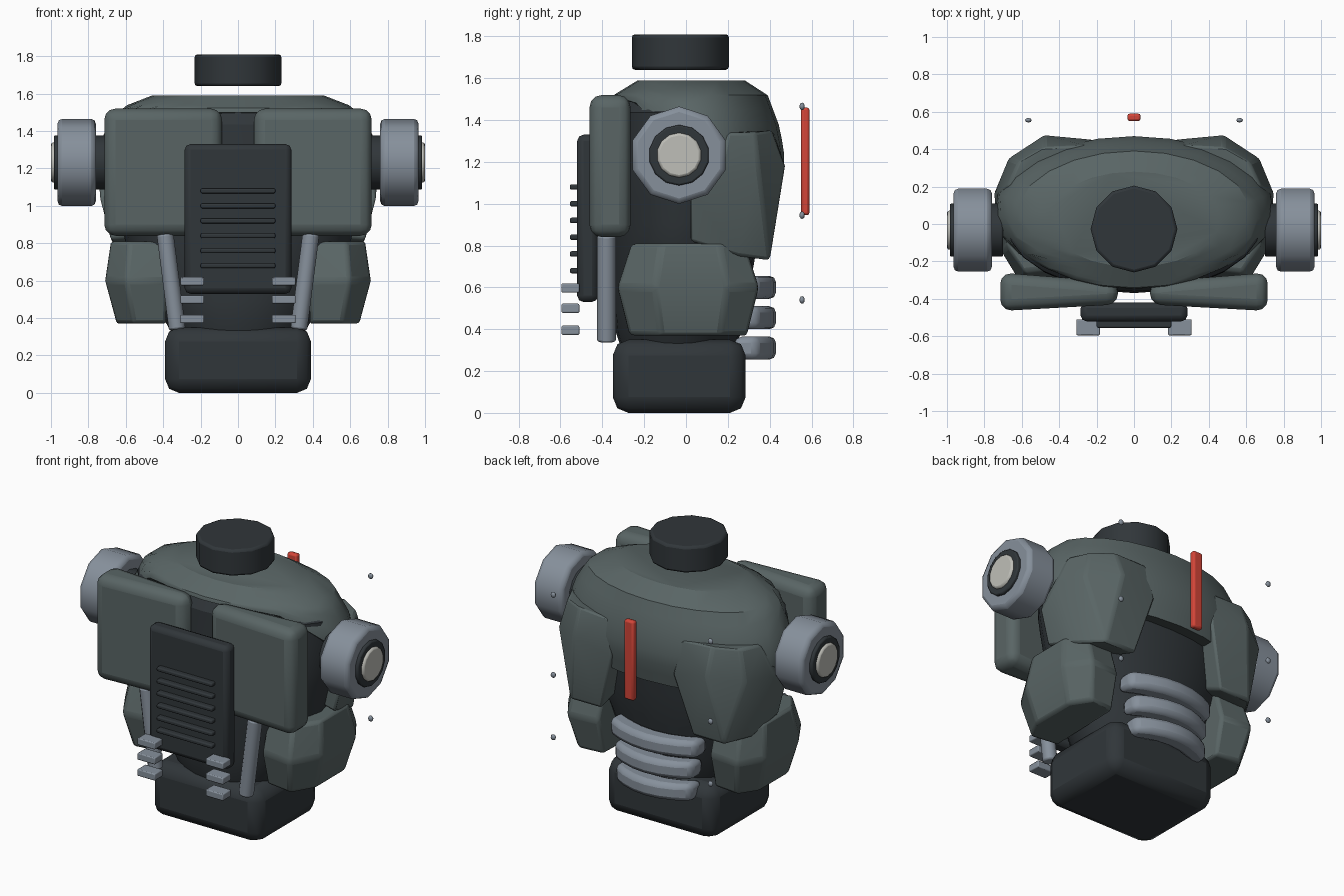
import bpy
import bmesh
from math import sin, cos, pi, radians
from mathutils import Vector

default_cube = bpy.data.objects.get("Cube")
if default_cube:
    bpy.data.objects.remove(default_cube, do_unlink=True)


def material(name, color):
    mat = bpy.data.materials.new(name)
    mat.use_nodes = True
    mat.diffuse_color = (*color, 1)
    mat.node_tree.nodes["Principled BSDF"].inputs["Base Color"].default_value = (*color, 1)
    return mat


DARK = material("dark_metal", (.03, .037, .042))
ARMOUR = material("armour_grey_green", (.1, .13, .13))
STEEL = material("blue_steel", (.24, .28, .33))
PALE = material("pale_cap", (.52, .52, .48))
RED = material("red_paint", (.65, .06, .04))


def finish(name, bm, mat, bevel=0, segments=2, angle=30):
    """Turn a bmesh into a shaded object, with an optional edge bevel."""
    bmesh.ops.recalc_face_normals(bm, faces=bm.faces)
    mesh = bpy.data.meshes.new(name)
    bm.to_mesh(mesh)
    bm.free()
    mesh.materials.append(mat)
    obj = bpy.data.objects.new(name, mesh)
    bpy.context.collection.objects.link(obj)
    if bevel:
        mod = obj.modifiers.new("Bevel", "BEVEL")
        mod.width = bevel
        mod.segments = segments
        mod.limit_method = "ANGLE"
        mod.angle_limit = radians(angle)
    bpy.ops.object.select_all(action="DESELECT")
    obj.select_set(True)
    bpy.context.view_layer.objects.active = obj
    bpy.ops.object.shade_smooth_by_angle(angle=radians(angle))
    return obj


def box(name, lo, hi, mat, bevel=0, segments=2, warp=None):
    bm = bmesh.new()
    bmesh.ops.create_cube(bm, size=1)
    lo, hi = Vector(lo), Vector(hi)
    for v in bm.verts:
        v.co = (lo + hi) / 2 + v.co * (hi - lo)
        if warp:
            warp(v.co)
    return finish(name, bm, mat, bevel, segments)


def rod(name, start, end, radius, mat, sides=12, bevel=0):
    start, end = Vector(start), Vector(end)
    axis = end - start
    bm = bmesh.new()
    bmesh.ops.create_cone(bm, cap_ends=True, segments=sides, radius1=radius,
                          radius2=radius, depth=axis.length)
    turn = axis.to_track_quat("Z", "Y")
    for v in bm.verts:
        v.co = turn @ v.co + (start + end) / 2
    return finish(name, bm, mat, bevel, angle=40)


def hull(name, points, mat, side, bevel):
    bm = bmesh.new()
    for x, y, z in points:
        bm.verts.new((side * x, y, z))
    result = bmesh.ops.convex_hull(bm, input=bm.verts)
    loose = {g for g in result["geom_interior"] if isinstance(g, bmesh.types.BMVert)}
    bmesh.ops.delete(bm, geom=list(loose), context="VERTS")
    return finish(name, bm, mat, bevel, angle=25)


def section(profile, z):
    """Half width, front y and back y of a body profile at height z."""
    for a, b in zip(profile, profile[1:]):
        if z <= b[0]:
            t = (z - a[0]) / (b[0] - a[0])
            return [p + (q - p) * t for p, q in zip(a[1:], b[1:])]
    return profile[-1][1:]


def body(name, profile, mat, bottom, steps, sides=24):
    """Loft oval sections; bottom(angle) sets where the lower rim lies."""
    bm = bmesh.new()
    top = profile[-1][0]
    rings = []
    for i in range(steps + 1):
        ring = []
        for k in range(sides):
            a = 2 * pi * k / sides
            z = bottom(a) + (top - bottom(a)) * i / steps
            w, front, back = section(profile, z)
            mid = (front + back) / 2
            ring.append(bm.verts.new((w * cos(a), mid + (back - front) / 2 * sin(a), z)))
        rings.append(ring)
    for low, high in zip(rings, rings[1:]):
        for k in range(sides):
            n = (k + 1) % sides
            bm.faces.new((low[k], low[n], high[n], high[k]))
    bm.faces.new(rings[0])
    bm.faces.new(rings[-1])
    return finish(name, bm, mat, angle=28)


# Torso core, armour shell, pelvis and neck
core = [(.28, .33, -.3, .22), (.4, .4, -.34, .27), (.8, .6, -.36, .34),
        (1.1, .67, -.37, .37), (1.4, .69, -.36, .38), (1.5, .66, -.36, .34), (1.54, .5, -.3, .25)]
body("torso_core", core, DARK, lambda a: .28, 12)
shell = [(.95, .7, -.35, .42), (1.2, .755, -.36, .475), (1.36, .73, -.36, .45),
         (1.52, .64, -.345, .39), (1.59, .46, -.23, .28)]


def shell_rim(angle):
    t = min(1, max(0, (sin(angle) + .75) / 1.1))
    return 1.5 - .48 * t


body("armour_shell", shell, ARMOUR, shell_rim, 8)
box("pelvis", (-.39, -.35, 0), (.39, .285, .35), DARK, .075)
rod("neck", (0, -.027, 1.64), (0, -.027, 1.81), .232, DARK, 12, .015)

# Centre panel with grille
box("centre_panel", (-.285, -.52, .53), (.285, -.42, 1.33), DARK, .03)
for i in range(6):
    z = .68 + .08 * i
    box(f"grille_bar_{i + 1}", (-.2, -.555, z - .013), (.2, -.5, z + .013), DARK, .008)

# Curved back vents
for i, (z, w) in enumerate([(.6, .31), (.455, .28), (.31, .27)]):
    bm = bmesh.new()
    columns = []
    for k in range(7):
        x = w * (k / 3 - 1)
        bend = .38 - .09 * (x / w) ** 2
        columns.append([bm.verts.new((x, bend + dy, z + dz))
                        for dy, dz in ((-.07, -.055), (.05, -.055), (.05, .055), (-.07, .055))])
    for a, b in zip(columns, columns[1:]):
        for k in range(4):
            n = (k + 1) % 4
            bm.faces.new((a[k], a[n], b[n], b[k]))
    bm.faces.new(columns[0])
    bm.faces.new(columns[-1])
    finish(f"back_vent_{i + 1}", bm, STEEL, .03)

# Red bar floating behind the back
box("red_bar", (-.035, .55, .945), (.035, .59, 1.46), RED, .012)

hip_outline = [(.38, -.3), (.6, -.33), (.71, -.15), (.71, .2), (.61, .35), (.4, .33)]
hip_levels = [(.37, .8, .83), (.6, 1, 1), (.81, .9, .8)]
back_plate = [(.33, .4, .73), (.55, .4, .73), (.65, .25, .75), (.68, .02, .82),
              (.22, .45, 1.12), (.48, .475, 1.18), (.67, .35, 1.15), (.75, .16, 1.15),
              (.74, .02, 1.05), (.26, .42, 1.34), (.48, .41, 1.35), (.62, .33, 1.34),
              (.68, .2, 1.34), (.3, .1, .85), (.3, .1, 1.3)]

for label, s in (("left", 1), ("right", -1)):
    # Chest plate, thinner toward the middle
    def thin_inner(co):
        if abs(co.x) < .3:
            co.y = -.43 if co.y < -.36 else -.31

    box(f"{label}_chest_plate", (s * .4 - .315, -.465, .84), (s * .4 + .315, -.26, 1.52),
        ARMOUR, .07, 3, thin_inner)

    # Hip and back armour
    hip = [(.4 + (x - .4) * sx, .01 + (y - .01) * sy, z)
           for z, sx, sy in hip_levels for x, y in hip_outline]
    hull(f"{label}_hip_armour", hip, ARMOUR, s, .02)
    hull(f"{label}_back_plate", back_plate, ARMOUR, s, .015)

    # Shoulder joint: drum, ring and cap
    for part, x0, x1, r, mat, edge in (("drum", .76, .965, .233, STEEL, .025),
                                       ("ring", .7, .985, .145, DARK, .008),
                                       ("cap", .9, 1, .107, PALE, .012)):
        rod(f"{label}_shoulder_{part}", (s * x0, -.033, 1.232), (s * x1, -.033, 1.232),
            r, mat, 10 if part == "drum" else 14, edge)

    # Front strut and small clips
    rod(f"{label}_front_strut", (s * .39, -.38, .85), (s * .325, -.38, .34), .045, STEEL, 12, .01)
    for i, z in enumerate((.395, .5, .597)):
        box(f"{label}_clip_{i + 1}", (s * .245 - .063, -.595, z - .022),
            (s * .245 + .063, -.51, z + .022), STEEL, .006)

    # Floating studs
    for i, z in enumerate((.54, .945, 1.465)):
        bm = bmesh.new()
        bmesh.ops.create_uvsphere(bm, u_segments=8, v_segments=6, radius=.018)
        for v in bm.verts:
            v.co = Vector((s * .565 + v.co.x, .555 + v.co.y * .7, z + v.co.z))
        finish(f"{label}_stud_{i + 1}", bm, STEEL, angle=60)
